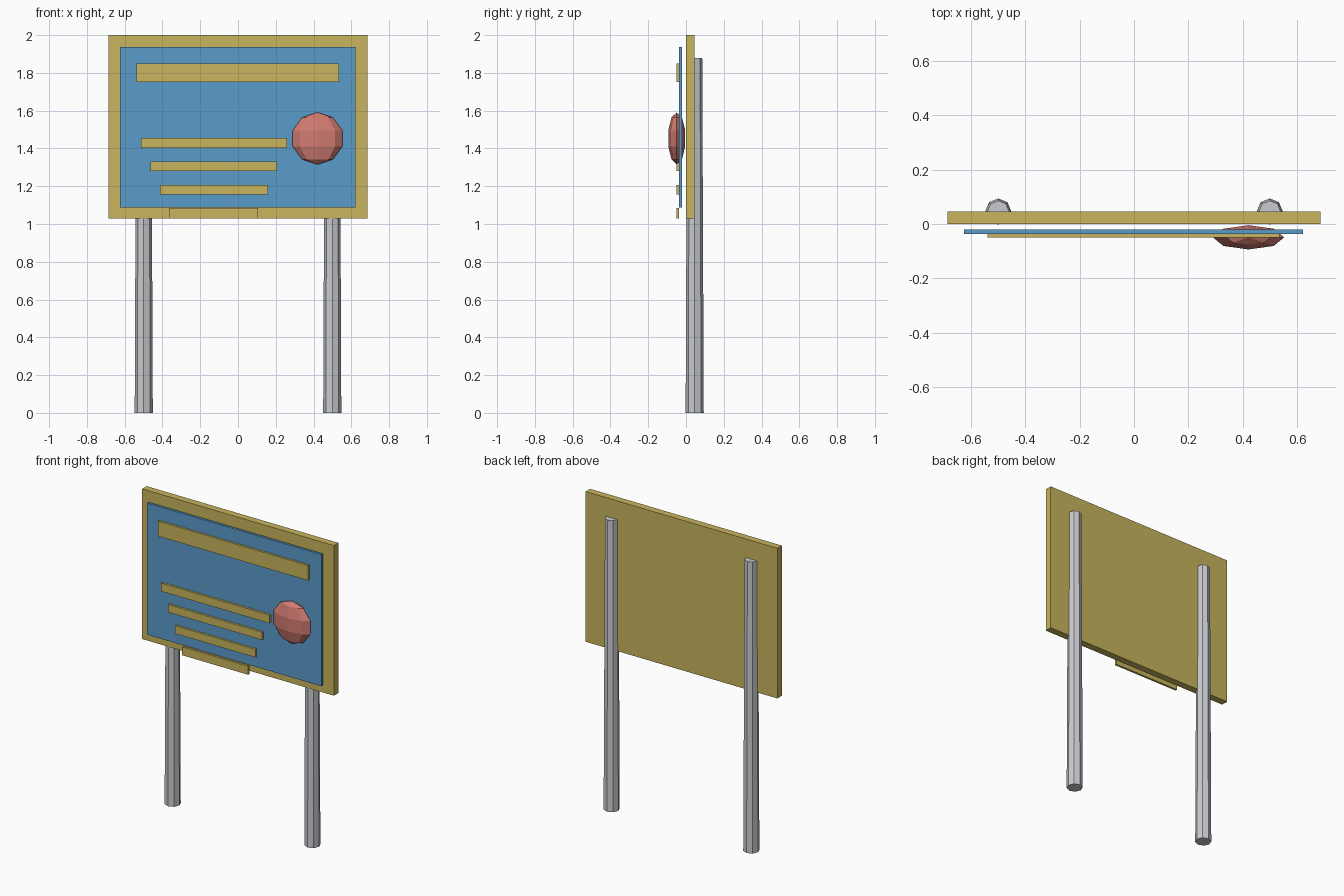
import bpy
import math

cube = bpy.data.objects.get("Cube")
if cube:
    bpy.data.objects.remove(cube, do_unlink=True)


def material(name, color):
    m = bpy.data.materials.new(name)
    m.use_nodes = True
    m.diffuse_color = (*color, 1)
    m.node_tree.nodes["Principled BSDF"].inputs["Base Color"].default_value = (*color, 1)
    return m


yellow = material("mustard_yellow", (0.58, 0.46, 0.11))
blue = material("sky_blue", (0.10, 0.33, 0.60))
red = material("coral_red", (0.64, 0.20, 0.165))
grey = material("steel_grey", (0.58, 0.60, 0.63))


def finish(name, mat):
    ob = bpy.context.object
    ob.name = ob.data.name = name
    ob.data.materials.append(mat)
    return ob


def box(name, mat, x, y, z):
    """Box spanning the (low, high) pairs on each axis."""
    spans = (x, y, z)
    bpy.ops.mesh.primitive_cube_add(size=1, location=[(a + b) / 2 for a, b in spans])
    ob = finish(name, mat)
    ob.scale = [b - a for a, b in spans]
    bpy.ops.object.transform_apply(location=False, rotation=False, scale=True)
    return ob


# Backing board and raised face panel
box("board", yellow, (-0.685, 0.685), (0, 0.046), (1.03, 2))
box("face_panel", blue, (-0.624, 0.621), (-0.036, -0.02), (1.088, 1.938))

# Raised bars: left end, right end, bottom, top
bars = [
    ("title_bar", -0.538, 0.535, 1.753, 1.85),
    ("line_bar_1", -0.514, 0.26, 1.403, 1.456),
    ("line_bar_2", -0.464, 0.207, 1.281, 1.331),
    ("line_bar_3", -0.414, 0.159, 1.156, 1.207),
    ("line_bar_4", -0.364, 0.107, 1.03, 1.085),
]
for name, x0, x1, z0, z1 in bars:
    box(name, yellow, (x0, x1), (-0.05, -0.036), (z0, z1))

# Flattened low-poly ball
bpy.ops.mesh.primitive_uv_sphere_add(segments=8, ring_count=5, radius=0.138,
                                     location=(0.421, -0.049, 1.453))
ball = finish("ball_emblem", red)
ball.scale.y = 0.34
bpy.ops.object.transform_apply(location=False, rotation=False, scale=True)

# Tapered octagonal posts
for side, sign in (("left", 1), ("right", -1)):
    bpy.ops.mesh.primitive_cone_add(vertices=8, radius1=0.048, radius2=0.04, depth=1.88,
                                    location=(sign * 0.499, 0.046, 0.94))
    finish(side + "_post", grey)
